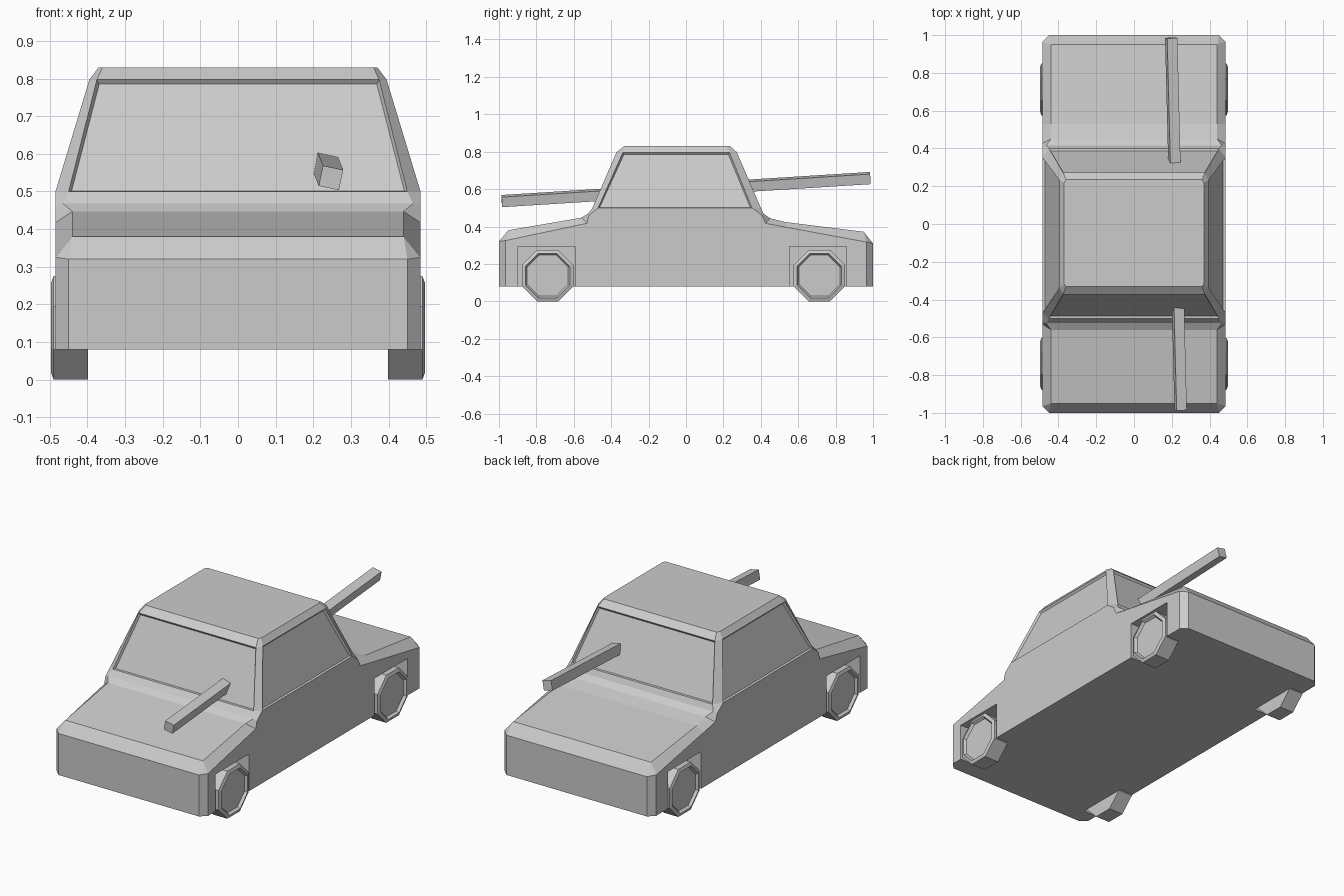
import bpy, bmesh
from math import pi, cos, radians
from mathutils import Vector, Matrix

if "Cube" in bpy.data.objects:
    bpy.data.objects.remove(bpy.data.objects["Cube"])


def to_object(bm, name):
    me = bpy.data.meshes.new(name)
    bm.to_mesh(me)
    bm.free()
    ob = bpy.data.objects.new(name, me)
    bpy.context.collection.objects.link(ob)
    return ob


def box(name, size, matrix):
    bm = bmesh.new()
    bmesh.ops.create_cube(bm, size=1, matrix=matrix @ Matrix.Diagonal((*size, 1)))
    return to_object(bm, name)


def bridge(bm, a, b, skip=()):
    n = len(a)
    return [bm.faces.new((a[i], a[(i + 1) % n], b[(i + 1) % n], b[i]))
            for i in range(n) if i not in skip]


# Body sections from front to back: side edge (x, y, z), top edge (x, y, z)
W = 0.485
BOTTOM = 0.08
sections = [
    ((0.45, -1.0, 0.32), (0.44, -0.95, 0.38)),
    ((W, -0.965, 0.325), (0.44, -0.95, 0.38)),
    ((W, -0.53, 0.417), (0.44, -0.56, 0.447)),
    ((W, -0.52, 0.458), (0.465, -0.525, 0.468)),
    ((W, -0.47, 0.5), (0.45, -0.50, 0.5)),
    ((W, 0.352, 0.5), (0.45, 0.40, 0.5)),
    ((W, 0.405, 0.462), (0.465, 0.415, 0.468)),
    ((W, 0.425, 0.417), (0.44, 0.45, 0.444)),
    ((W, 0.53, 0.397), (0.44, 0.53, 0.424)),
    ((W, 0.965, 0.317), (0.44, 0.95, 0.372)),
    ((0.45, 1.0, 0.31), (0.44, 0.95, 0.372)),
]
bm = bmesh.new()
loops = []
for s, t in sections:
    half = [(s[0], s[1], BOTTOM), s, t]
    pts = half + [(-x, y, z) for x, y, z in reversed(half)]
    loops.append([bm.verts.new(p) for p in pts])
for i in range(len(loops) - 1):
    # the top between sections 4 and 5 stays open for the cabin
    bridge(bm, loops[i], loops[i + 1], skip=(2,) if i == 4 else ())
for lp in (loops[0], loops[-1]):
    bm.faces.new((lp[0], lp[1], lp[4], lp[5]))
    bm.faces.new((lp[1], lp[2], lp[3], lp[4]))


# Cabin: chamfered rings from beltline to roof
def ring(xs, y_side_f, xf, y_f, y_side_b, y_b, z):
    right = [(xf, y_f, z), (xs, y_side_f, z), (xs, y_side_b, z), (xf, y_b, z)]
    return [bm.verts.new(p) for p in right + [(-x, y, z) for x, y, z in reversed(right)]]


belt = ring(W, -0.47, 0.45, -0.50, 0.352, 0.40, 0.5)
eave = ring(0.395, -0.337, 0.375, -0.372, 0.232, 0.272, 0.797)
roof = ring(0.37, -0.318, 0.36, -0.33, 0.218, 0.235, 0.83)
walls = bridge(bm, belt, eave)
bridge(bm, eave, roof)
bm.faces.new(roof)
windows = [walls[i] for i in (1, 3, 5, 7)]
bmesh.ops.remove_doubles(bm, verts=bm.verts, dist=0.0005)
bmesh.ops.recalc_face_normals(bm, faces=bm.faces)
bmesh.ops.inset_individual(bm, faces=windows, thickness=0.01, depth=-0.012)
bmesh.ops.dissolve_limit(bm, angle_limit=0.005, verts=bm.verts, edges=bm.edges)
body = to_object(bm, "car_body")

# Wheel arches cut from the body
for side in (-1, 1):
    for y in (-0.745, 0.706):
        cutter = box("arch_cutter", (0.2, 0.304, 0.4),
                     Matrix.Translation((side * 0.497, y, 0.094)))
        cutter.hide_render = True
        mod = body.modifiers.new("arch", 'BOOLEAN')
        mod.operation = 'DIFFERENCE'
        mod.solver = 'EXACT'
        mod.object = cutter
        bpy.context.view_layer.objects.active = body
        bpy.ops.object.modifier_apply(modifier=mod.name)
        bpy.data.objects.remove(cutter)

# Eight-sided wheels with a raised rim and recessed hub
R = 0.1375
for side, sname in ((-1, "left"), (1, "right")):
    for y, fname in ((-0.74, "front"), (0.713, "rear")):
        bm = bmesh.new()
        m = (Matrix.Translation((side * 0.444, y, R))
             @ Matrix.Rotation(side * pi / 2, 4, 'Y') @ Matrix.Rotation(pi / 8, 4, 'Z'))
        r = R / cos(pi / 8)
        bmesh.ops.create_cone(bm, cap_ends=True, segments=8, radius1=r, radius2=r,
                              depth=0.092, matrix=m)
        bm.normal_update()
        cap = [max(bm.faces, key=lambda f: f.calc_center_median().x * side)]
        bmesh.ops.inset_region(bm, faces=cap, thickness=0.02, depth=0.007)
        bmesh.ops.inset_region(bm, faces=cap, thickness=0.01, depth=-0.015)
        to_object(bm, f"{fname}_{sname}_wheel")

# Square beam running through the cabin from front to back
a, b = Vector((0.247, -0.985, 0.536)), Vector((0.197, 0.985, 0.659))
d = b - a
y_axis = d.normalized()
x_axis = y_axis.cross(Vector((0, 0, 1))).normalized()
z_axis = x_axis.cross(y_axis)
rot = Matrix((x_axis, y_axis, z_axis)).transposed().to_4x4()
box("beam", (0.055, d.length, 0.055),
    Matrix.Translation((a + b) / 2) @ rot @ Matrix.Rotation(radians(12), 4, 'Y'))
